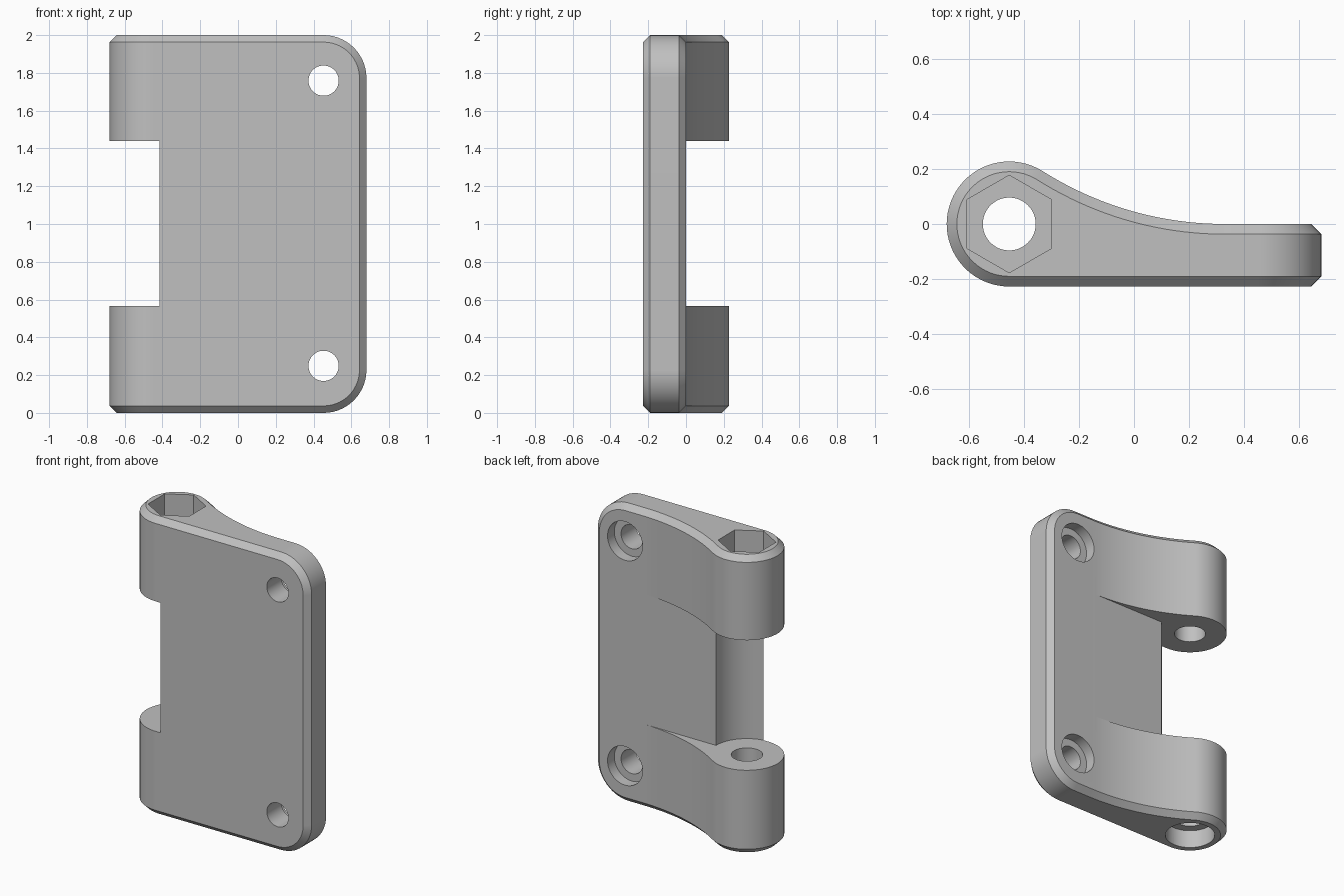
import bpy, bmesh
from math import atan2, cos, sin, pi, radians
from mathutils import Matrix

if "Cube" in bpy.data.objects:
    bpy.data.objects.remove(bpy.data.objects["Cube"], do_unlink=True)

# Main dimensions
H = 2.0           # height
W = 0.68          # half width
R = 0.227         # barrel radius, plate thickness and corner radius
AX = R - W        # barrel axis x
CHAMFER = 0.037
SWEEP_END = 0.33  # where the back sweep meets the flat plate
NOTCH = (0.567, 1.44)
SCREW_X, SCREW_Z = 0.453, (0.249, 1.759)


def arc(cx, cy, r, a0, a1, n):
    return [(cx + r * cos(a0 + (a1 - a0) * i / n),
             cy + r * sin(a0 + (a1 - a0) * i / n)) for i in range(n + 1)]


def prism(points, z0, z1):
    """Upright prism over a counter-clockwise outline."""
    bm = bmesh.new()
    face = bm.faces.new([bm.verts.new((x, y, z0)) for x, y in points])
    top = bmesh.ops.extrude_face_region(bm, geom=[face])["geom"]
    bmesh.ops.translate(bm, vec=(0, 0, z1 - z0),
                        verts=[v for v in top if isinstance(v, bmesh.types.BMVert)])
    bmesh.ops.recalc_face_normals(bm, faces=bm.faces)
    return bm


def make_object(name, bm):
    bm.normal_update()
    mesh = bpy.data.meshes.new(name)
    bm.to_mesh(mesh)
    bm.free()
    obj = bpy.data.objects.new(name, mesh)
    bpy.context.collection.objects.link(obj)
    return obj


def circle(cx, cy, r, n=48, turn=0.0):
    return arc(cx, cy, r, turn, turn + 2 * pi, n)[:-1]


def cut(target, bm):
    """Subtract a solid from the target and discard it."""
    cutter = make_object("cutter", bm)
    cutter.hide_render = True
    mod = target.modifiers.new("cut", "BOOLEAN")
    mod.operation, mod.solver, mod.object = "DIFFERENCE", "EXACT", cutter
    bpy.context.view_layer.objects.active = target
    bpy.ops.object.modifier_apply(modifier=mod.name)
    bpy.data.objects.remove(cutter, do_unlink=True)


# Hinge outline: flat plate, concave sweep, round barrel
run = SWEEP_END - AX
sweep_r = (run ** 2 - R ** 2) / (2 * R)
tangent = atan2(sweep_r, run)
outline = [(W, -R), (W, 0)]
outline += arc(SWEEP_END, sweep_r, sweep_r, -pi / 2, tangent - pi, 20)
outline += arc(AX, 0, R, tangent, 1.5 * pi, 40)[1:]
body = prism(outline, 0, H)

# Rounded plate corners
corners = [e for e in body.edges
           if all(abs(v.co.x - W) < 1e-4 for v in e.verts)
           and abs(e.verts[0].co.z - e.verts[1].co.z) < 1e-4]
bmesh.ops.bevel(body, geom=corners, offset=R, offset_type="OFFSET", segments=14,
                profile=0.5, affect="EDGES", clamp_overlap=False)
body.normal_update()

# Chamfer on both sides of the rim
def is_rim(f):
    return abs(f.normal.y) < 1e-3 and f.normal.x > -0.01


rim_edges = [e for e in body.edges
             if sum(is_rim(f) for f in e.link_faces) == 1]
bmesh.ops.bevel(body, geom=rim_edges, offset=CHAMFER, offset_type="OFFSET",
                segments=1, affect="EDGES", clamp_overlap=False)
hinge = make_object("hinge_leaf", body)

# Notch between the knuckles, with a hollow clearing the barrel
notch = [(-1, -0.5), (AX, -0.5)]
notch += arc(AX, 0, R + 0.003, -pi / 2, 0, 24)
notch += [(AX + R + 0.003, 0.0003), (0.5, 0.0003), (0.5, 0.5), (-1, 0.5)]
cut(hinge, prism(notch, *NOTCH))

# Pin bore, hexagonal nut pocket on top, round head pocket below
cut(hinge, prism(circle(AX, 0, 0.096), -0.1, H + 0.1))
cut(hinge, prism(circle(AX, 0, 0.177, 6, pi / 6), H - 0.2, H + 0.1))
cut(hinge, prism(circle(AX, 0, 0.153), -0.1, 0.12))

# Screw holes with counterbores on the back
for z in SCREW_Z:
    place = Matrix.Translation((SCREW_X, 0, z)) @ Matrix.Rotation(radians(90), 4, "X")
    for radius, z0, z1 in ((0.08, -0.1, 0.4), (0.13, -0.1, 0.072)):
        hole = prism(circle(0, 0, radius), z0, z1)
        hole.transform(place)
        cut(hinge, hole)

# Grey finish
grey = bpy.data.materials.new("plain_grey")
grey.use_nodes = True
colour = (0.53, 0.53, 0.53, 1)
grey.diffuse_color = colour
grey.node_tree.nodes["Principled BSDF"].inputs["Base Color"].default_value = colour
hinge.data.materials.clear()
hinge.data.materials.append(grey)
for face in hinge.data.polygons:
    face.material_index = 0

# Smooth curves, crisp edges
bpy.ops.object.select_all(action="DESELECT")
hinge.select_set(True)
bpy.context.view_layer.objects.active = hinge
bpy.ops.object.shade_smooth_by_angle(angle=radians(25))
weighted = hinge.modifiers.new("even_shading", "WEIGHTED_NORMAL")
weighted.keep_sharp = True
